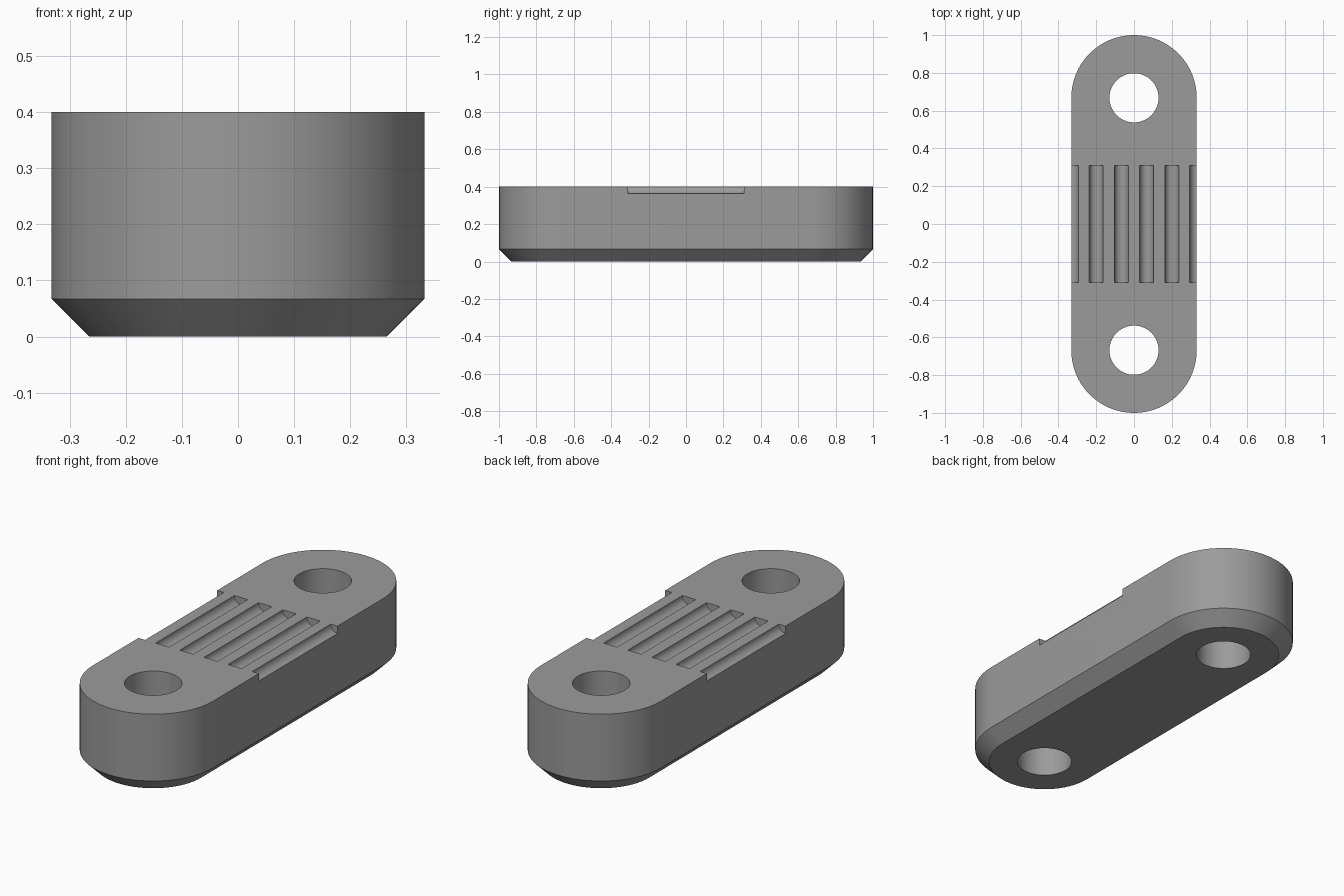
import bpy, bmesh, math

if "Cube" in bpy.data.objects:
    bpy.data.objects.remove(bpy.data.objects["Cube"])

R, CY, H = 0.332, 0.668, 0.40      # end radius, end centre, height
CHAMFER = 0.067
HOLE_R, GROOVE_R, GROOVE_LEN = 0.13, 0.037, 0.62

grey = bpy.data.materials.new("grey")
grey.diffuse_color = (0.33, 0.33, 0.33, 1)
grey.use_nodes = True
grey.node_tree.nodes["Principled BSDF"].inputs["Base Color"].default_value = grey.diffuse_color


def make_object(name, bm):
    bmesh.ops.recalc_face_normals(bm, faces=bm.faces)
    mesh = bpy.data.meshes.new(name)
    bm.to_mesh(mesh)
    bm.free()
    mesh.materials.append(grey)
    obj = bpy.data.objects.new(name, mesh)
    bpy.context.collection.objects.link(obj)
    return obj


def cutter(name, radius, depth, location, lengthwise=False):
    bpy.ops.mesh.primitive_cylinder_add(
        vertices=64 if not lengthwise else 32, radius=radius, depth=depth,
        location=location, rotation=(math.pi / 2 if lengthwise else 0, 0, 0))
    obj = bpy.context.object
    obj.name = name
    obj.data.materials.append(grey)
    return obj


def stadium(radius, steps=40):
    pts = []
    for centre, start in ((CY, 0), (-CY, math.pi)):
        for i in range(steps + 1):
            a = start + math.pi * i / steps
            pts.append((radius * math.cos(a), centre + radius * math.sin(a)))
    return pts


# Rounded bar with a chamfered underside
bm = bmesh.new()
rings = [[bm.verts.new((x, y, z)) for x, y in stadium(r)]
         for r, z in ((R - CHAMFER, 0), (R, CHAMFER), (R, H))]
n = len(rings[0])
for low, high in zip(rings, rings[1:]):
    for i in range(n):
        j = (i + 1) % n
        bm.faces.new((low[i], low[j], high[j], high[i]))
bm.faces.new(rings[0][::-1])
bm.faces.new(rings[-1])
bar = make_object("grip_bar", bm)

# Bolt holes and the row of round-bottomed grip grooves
cutters = [cutter("hole_cutter", HOLE_R, 1, (0, s * CY, H / 2)) for s in (-1, 1)]
cutters += [cutter("groove_cutter", GROOVE_R, GROOVE_LEN, (x, 0, H), True)
            for x in (-R, -0.2, -0.067, 0.067, 0.2, R)]
for c in cutters:
    mod = bar.modifiers.new("cut", 'BOOLEAN')
    mod.operation = 'DIFFERENCE'
    mod.solver = 'EXACT'
    mod.object = c

# Apply the cuts, then remove the cutters
bpy.ops.object.select_all(action='DESELECT')
bpy.context.view_layer.objects.active = bar
bar.select_set(True)
for mod in list(bar.modifiers):
    bpy.ops.object.modifier_apply(modifier=mod.name)
for c in cutters:
    bpy.data.objects.remove(c)
bpy.ops.object.shade_smooth_by_angle(angle=math.radians(30))
